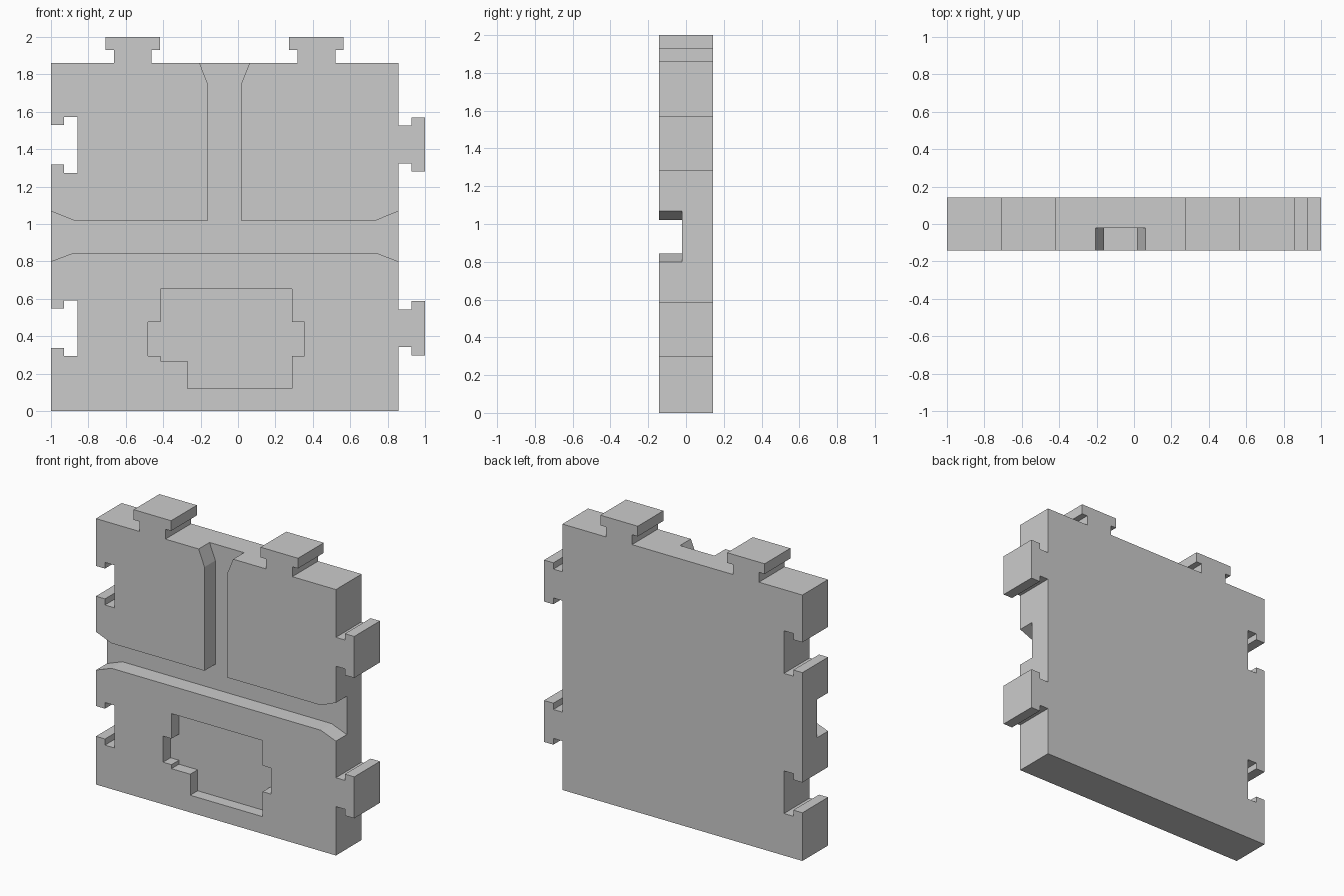
import bpy, bmesh

if "Cube" in bpy.data.objects:
    bpy.data.objects.remove(bpy.data.objects["Cube"])

T = 0.142               # half thickness
L, R, TOP = -1.0, 0.857, 1.86
STEP, DEEP = 0.07, 0.142


def prism(name, pts, y0, y1):
    """Extrude an (x, z) profile along y."""
    bm = bmesh.new()
    face = bm.faces.new([bm.verts.new((x, y0, z)) for x, z in pts])
    new = bmesh.ops.extrude_face_region(bm, geom=[face])["geom"]
    bmesh.ops.translate(bm, vec=(0, y1 - y0, 0),
                        verts=[v for v in new if isinstance(v, bmesh.types.BMVert)])
    bmesh.ops.recalc_face_normals(bm, faces=bm.faces)
    mesh = bpy.data.meshes.new(name)
    bm.to_mesh(mesh)
    bm.free()
    obj = bpy.data.objects.new(name, mesh)
    bpy.context.collection.objects.link(obj)
    return obj


def tee(c, neck, head):
    """T-shaped joint profile as (position along edge, distance out)."""
    return [(c - neck, 0), (c - neck, STEP), (c - head, STEP), (c - head, DEEP),
            (c + head, DEEP), (c + head, STEP), (c + neck, STEP), (c + neck, 0)]


# Interlocking outline: tabs on right and top, matching sockets on left
outline = [(L, 0), (R, 0)]
for c in (0.443, 1.425):
    outline += [(R + d, s) for s, d in tee(c, 0.101, 0.145)]
outline.append((R, TOP))
for c in (0.419, -0.563):
    outline += [(s, TOP + d * 0.99) for s, d in reversed(tee(c, 0.101, 0.145))]
outline.append((L, TOP))
for c in (1.423, 0.443):
    outline += [(L + d, s) for s, d in reversed(tee(c, 0.106, 0.149))]
panel = prism("interlocking_panel", outline, -T, T)

# T-shaped channel with flared ends
channel = [(-1.1, 0.80), (L, 0.80), (-0.88, 0.845), (0.74, 0.845), (R, 0.80), (1.1, 0.80),
           (1.1, 1.068), (R, 1.068), (0.74, 1.02), (0.015, 1.02), (0.015, 1.745),
           (0.062, TOP), (0.062, 2.1), (-0.205, 2.1), (-0.205, TOP),
           (-0.16, 1.745), (-0.16, 1.02), (-0.88, 1.02), (L, 1.068), (-1.1, 1.068)]

# Shallow stepped pocket
pocket = [(-0.415, 0.652), (0.29, 0.652), (0.29, 0.477), (0.355, 0.477), (0.355, 0.295),
          (0.29, 0.295), (0.29, 0.12), (-0.27, 0.12), (-0.27, 0.267), (-0.415, 0.267),
          (-0.415, 0.295), (-0.48, 0.295), (-0.48, 0.477), (-0.415, 0.477)]

for name, pts, depth in (("channel_cutter", channel, 0.12), ("pocket_cutter", pocket, 0.082)):
    cutter = prism(name, pts, -T - 0.1, -T + depth)
    cutter.hide_render = True
    cutter.hide_set(True)
    mod = panel.modifiers.new(name, 'BOOLEAN')
    mod.operation, mod.solver, mod.object = 'DIFFERENCE', 'EXACT', cutter

# Bake the cuts and drop the cutters
bpy.context.view_layer.update()
baked = bpy.data.meshes.new_from_object(
    panel.evaluated_get(bpy.context.evaluated_depsgraph_get()))
cutters = [m.object for m in panel.modifiers]
panel.modifiers.clear()
panel.data = baked
for c in cutters:
    bpy.data.objects.remove(c)
